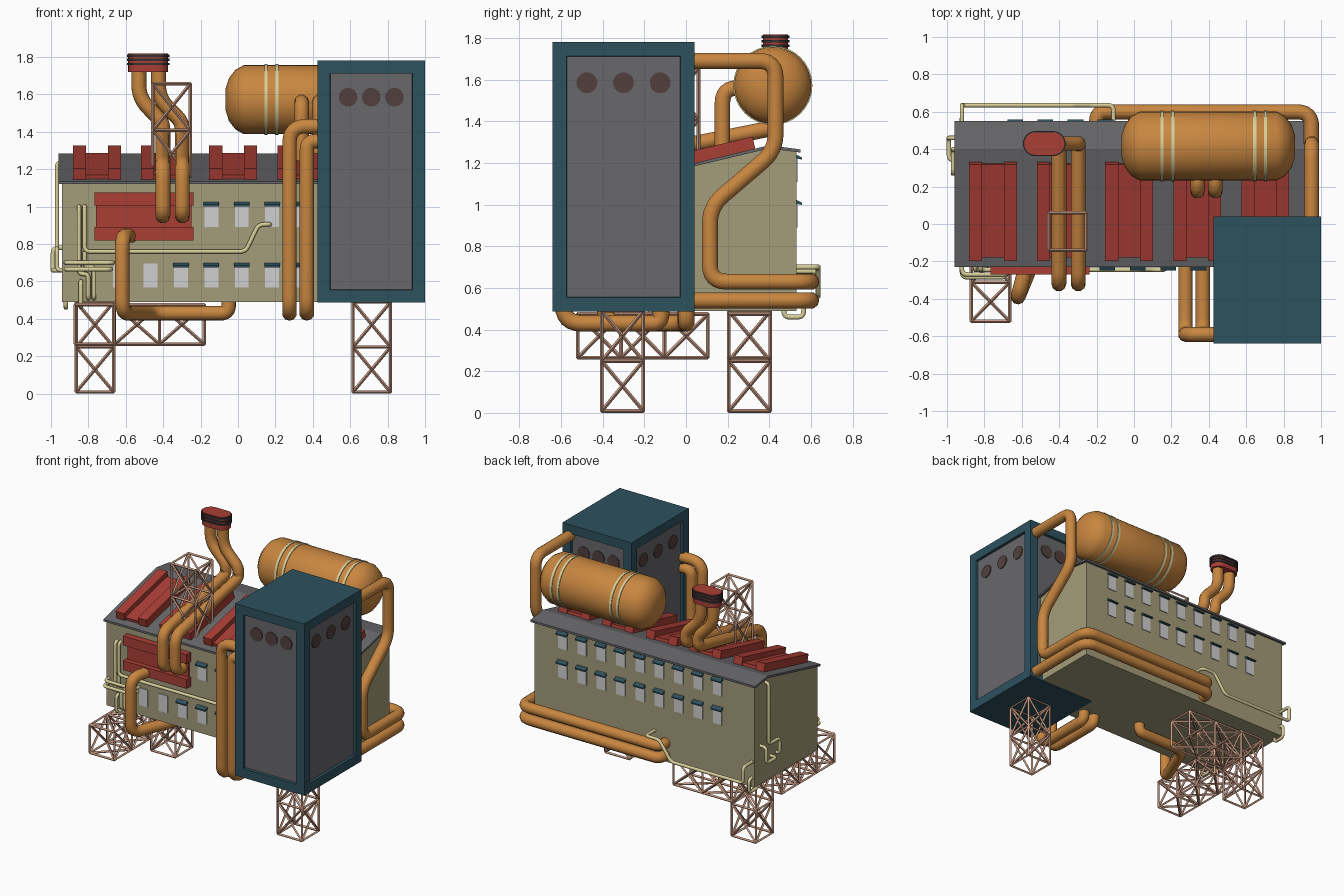
import bpy, bmesh, math
from mathutils import Vector, Matrix

if "Cube" in bpy.data.objects:
    bpy.data.objects.remove(bpy.data.objects["Cube"])


def material(name, r, g, b):
    m = bpy.data.materials.new(name)
    lin = [((c / 255 + 0.055) / 1.055) ** 2.4 for c in (r, g, b)]
    m.diffuse_color = (*lin, 1)
    m.use_nodes = True
    m.node_tree.nodes["Principled BSDF"].inputs["Base Color"].default_value = m.diffuse_color
    return m


WALL = material("khaki_wall", 164, 156, 122)
ORANGE = material("orange_pipe", 200, 134, 64)
TEAL = material("teal", 45, 82, 95)
GREY = material("grey", 104, 104, 107)
RED = material("red", 170, 62, 53)
BROWN = material("dark_brown", 82, 64, 62)
CREAM = material("cream", 216, 207, 154)
GLASS = material("pale_window", 208, 208, 208)
STRUT = material("pink_strut", 203, 156, 132)
DARK = material("dark_rim", 50, 50, 53)


def finish(name, bm, *mats, smooth=False):
    bmesh.ops.recalc_face_normals(bm, faces=bm.faces)
    me = bpy.data.meshes.new(name)
    bm.to_mesh(me)
    bm.free()
    for m in mats:
        me.materials.append(m)
    ob = bpy.data.objects.new(name, me)
    bpy.context.collection.objects.link(ob)
    if smooth:
        bpy.ops.object.select_all(action='DESELECT')
        ob.select_set(True)
        bpy.context.view_layer.objects.active = ob
        bpy.ops.object.shade_smooth_by_angle(angle=math.radians(40))
    return ob


def add_box(bm, x0, x1, y0, y1, z0, z1):
    mat = Matrix.Translation(((x0 + x1) / 2, (y0 + y1) / 2, (z0 + z1) / 2)) @ Matrix.Diagonal((x1 - x0, y1 - y0, z1 - z0, 1))
    return bmesh.ops.create_cube(bm, size=1, matrix=mat)


def add_prism(bm, pts, offset):
    """Extrude a closed outline of 3D points by an offset."""
    f = bm.faces.new([bm.verts.new(p) for p in pts])
    ext = bmesh.ops.extrude_face_region(bm, geom=[f], use_keep_orig=True)
    bmesh.ops.translate(bm, vec=offset, verts=[v for v in ext["geom"] if isinstance(v, bmesh.types.BMVert)])


def prism_x(name, yz, x0, x1, mat):
    bm = bmesh.new()
    add_prism(bm, [(x0, y, z) for y, z in yz], (x1 - x0, 0, 0))
    return finish(name, bm, mat)


def fillet(pts, r, n=6):
    """Round the corners of a path."""
    pts = [Vector(p) for p in pts]
    out = [pts[0]]
    for a, b, c in zip(pts, pts[1:], pts[2:]):
        u, v = a - b, c - b
        d = min(r, u.length * 0.49, v.length * 0.49)
        p, q = b + u.normalized() * d, b + v.normalized() * d
        for i in range(n + 1):
            t = i / n
            out.append(p * (1 - t) ** 2 + b * 2 * t * (1 - t) + q * t * t)
    return out + [pts[-1]]


def tubes(name, paths, radius, mat, bend=0.0, res=3, smooth=True):
    cu = bpy.data.curves.new(name, 'CURVE')
    cu.dimensions = '3D'
    cu.bevel_depth, cu.bevel_resolution, cu.use_fill_caps = radius, res, True
    for path in paths:
        pts = fillet(path, bend) if bend else path
        sp = cu.splines.new('POLY')
        sp.points.add(len(pts) - 1)
        for sp_pt, p in zip(sp.points, pts):
            sp_pt.co = (*p, 1)
        sp.use_smooth = smooth
    cu.materials.append(mat)
    ob = bpy.data.objects.new(name, cu)
    bpy.context.collection.objects.link(ob)
    bpy.ops.object.select_all(action='DESELECT')
    ob.select_set(True)
    bpy.context.view_layer.objects.active = ob
    bpy.ops.object.convert(target='MESH')


def lattice(name, lo, hi, axis, bays):
    """Truss box with crossed braces on its four long sides."""
    u, v = [k for k in range(3) if k != axis]
    rings = []
    for i in range(bays + 1):
        ring = []
        for a, b in ((0, 0), (1, 0), (1, 1), (0, 1)):
            p = [0, 0, 0]
            p[u], p[v] = (lo, hi)[a][u], (lo, hi)[b][v]
            p[axis] = lo[axis] + (hi[axis] - lo[axis]) * i / bays
            ring.append(tuple(p))
        rings.append(ring)
    segs = [(rings[0][k], rings[-1][k]) for k in range(4)]
    segs += [(r[k], r[k - 1]) for r in rings for k in range(4)]
    for r, s in zip(rings, rings[1:]):
        for k in range(4):
            segs += [(r[k], s[k - 1]), (r[k - 1], s[k])]
    tubes(name, segs, 0.009, STRUT, res=0, smooth=False)


def lathe_x(name, profile, y, z, mat, n=32):
    bm = bmesh.new()
    vs = [bm.verts.new((x, y + r, z)) for x, r in profile]
    es = [bm.edges.new(e) for e in zip(vs, vs[1:])]
    bmesh.ops.spin(bm, geom=vs + es, cent=(0, y, z), axis=(1, 0, 0), angle=2 * math.pi, steps=n)
    bmesh.ops.remove_doubles(bm, verts=bm.verts, dist=1e-4)
    return finish(name, bm, mat, smooth=True)


# Main building and roof
prism_x("building_body", [(-.22, .49), (-.22, 1.127), (.40, 1.274), (.53, 1.256), (.53, .49)], -.94, .89, WALL)
prism_x("roof", [(-.23, 1.12), (-.23, 1.135), (.40, 1.285), (.55, 1.265), (.55, 1.25), (.40, 1.27)], -.96, .91, GREY)

# Windows with small awnings
panes, awnings = bmesh.new(), bmesh.new()


def window(x, wall_y, side, top, awning=True):
    a, b = sorted((wall_y, wall_y + side * .006))
    add_box(panes, x - .037, x + .037, a, b, top - .13, top)
    if awning:
        yz = [(0, .002), (.028, -.012), (.028, -.022), (0, -.016)]
        add_prism(awnings, [(x - .042, wall_y + side * y, top + z) for y, z in yz], (.084, 0, 0))


for k in range(7):
    window(-.63 + .1625 * k, -.22, -1, .697, k > 1)
    if k > 2:
        window(-.63 + .1625 * k, -.22, -1, 1.022)
for k in range(9):
    for top in (1.02, 1.238):
        window(-.635 + .161 * k, .53, 1, top)
finish("window_panes", panes, GLASS)
finish("window_awnings", awnings, TEAL)


# Red vent units on the roof and on the front wall
def vent(name, mat):
    bm = bmesh.new()
    for x0, x1, h, l in ((-.128, -.058, .06, .265), (.058, .128, .06, .265), (-.058, .058, .022, .255)):
        add_box(bm, x0, x1, -l, l, -.01, h)
    bm.transform(mat)
    finish(name, bm, RED)


for i in range(5):
    vent(f"roof_vent_{i + 1}", Matrix.Translation((-.754 + .364 * i, .075, 1.207)) @ Matrix.Rotation(math.atan(.238), 4, 'X'))
vent("wall_vent", Matrix(((0, -1, 0, -.503), (0, 0, -1, -.21), (1, 0, 0, .948), (0, 0, 0, 1))))

# Teal tower with recessed grey panels
bm = bmesh.new()
add_box(bm, .425, 1.0, -.64, .04, .488, 1.78)
bm.normal_update()
sides = [f for f in bm.faces if abs(f.normal.z) < .5]
bmesh.ops.inset_individual(bm, faces=sides, thickness=.095)
bmesh.ops.inset_individual(bm, faces=sides, thickness=.003, depth=-.02)
for f in sides:
    f.material_index = 1
finish("tower", bm, TEAL, GREY)

# Round ports near the top of each tower panel
bm = bmesh.new()
for s in (-1, 1):
    for t in (-1, 0, 1):
        for pos, axis in (((.7125 + .124 * t, -.30 + s * .322, 1.585), 'X'), ((.7125 + s * .2695, -.30 + .176 * t, 1.585), 'Y')):
            bmesh.ops.create_cone(bm, cap_ends=True, segments=24, radius1=.05, radius2=.05, depth=.009,
                                  matrix=Matrix.Translation(pos) @ Matrix.Rotation(math.pi / 2, 4, axis))
finish("tower_ports", bm, BROWN, smooth=True)

# Storage tank with bands and outlet pipes
half = [(-.463, 0), (-.463, .06), (-.445, .115), (-.41, .16), (-.365, .185)]
lathe_x("tank", [(.397 + x, r) for x, r in half] + [(.397 - x, r) for x, r in half[::-1]], .417, 1.572, ORANGE)
for i, x in enumerate((.15, .208, .645, .703)):
    lathe_x(f"tank_band_{i + 1}", [(x - .009, .18), (x - .009, .19), (x + .009, .19), (x + .009, .18)], .417, 1.572, CREAM)
tubes("tank_outlets", [[(x, .32, 1.56), (x, .175, 1.56), (x, .175, 1.22)] for x in (.34, .435)], .039, ORANGE, .08)

# Twin chimney pipes and their oval cap
tubes("chimney_pipes", [[(a, .43, 1.75), (a, .43, 1.58), (b, .43, 1.45), (b, .43, 1.37), (b, -.32, 1.22), (b, -.32, .95), (b, -.2, .95)]
                        for a, b in ((-.53, -.402), (-.425, -.298))], .04, ORANGE, .07)


def oval(name, r, z0, z1, mat):
    pts = []
    for s in (1, -1):
        for i in range(13):
            a = -math.pi / 2 + math.pi * i / 12
            pts.append((-.48 + s * (.047 + r * math.cos(a)), .43 + s * r * math.sin(a), z0))
    bm = bmesh.new()
    add_prism(bm, pts, (0, 0, z1 - z0))
    finish(name, bm, mat, smooth=True)


oval("chimney_cap", .06, 1.72, 1.818, RED)
for i, z in enumerate((1.756, 1.778, 1.80)):
    oval(f"chimney_rim_{i + 1}", .067, z, z + .013, DARK)

# Large orange pipes
tubes("front_pipe", [[(-.57, -.2, .845), (-.62, -.39, .845), (-.62, -.39, .43), (-.46, 0, .43), (-.05, 0, .43), (-.05, 0, .52)]], .04, ORANGE, .08)
tubes("tower_side_pipes", [[(.46, -.59, z), (x, -.59, z), (x, -.59, .43), (x, -.12, .43), (x, -.12, .52)]
                           for x, z in ((.275, 1.43), (.368, 1.35))], .04, ORANGE, .09)
tubes("back_pipes", [
    [(.95, 0, 1.69), (.95, .43, 1.69), (.95, .43, 1.26), (.95, .115, .99), (.95, .115, .63), (.95, .60, .63), (-.2, .60, .63), (-.2, .5, .63)],
    [(.95, 0, .54), (.95, .60, .54), (-.2, .60, .54), (-.2, .5, .54)]], .04, ORANGE, .08)

# Thin cream pipes on the front, left and back walls
tubes("small_pipes_front", [
    [(.17, -.2, .905), (.17, -.245, .905), (.11, -.245, .905), (.04, -.245, .76), (-.82, -.245, .76), (-.82, -.245, 1.0), (-.82, -.2, 1.0)],
    [(-.85, -.2, 1.0), (-.85, -.245, 1.0), (-.85, -.245, .64), (-.80, -.245, .64), (-.80, -.245, .51), (-.80, -.2, .51)],
    [(-.82, -.245, .76), (-.82, -.245, .68), (-.77, -.245, .68), (-.77, -.245, .51), (-.77, -.2, .51)],
    [(-.84, -.2, .60), (-.84, -.245, .60), (-.84, -.245, .465), (-.84, -.17, .465), (-.84, -.17, .52)],
    [(-.67, -.2, .70), (-.67, -.27, .70), (-.92, -.27, .70), (-.92, -.2, .70)],
    [(-.68, -.2, .665), (-.68, -.285, .665), (-.92, -.285, .665), (-.92, -.2, .665)]], .012, CREAM, .03)
tubes("small_pipes_left", [
    [(-.92, .40, 1.235), (-.968, .40, 1.235), (-.968, .40, .775), (-.968, .27, .775), (-.968, .27, .66), (-.92, .27, .66)],
    [(-.92, .46, .78), (-.99, .46, .78), (-.99, .46, .66), (-.99, .34, .66), (-.92, .34, .66)]], .012, CREAM, .03)
tubes("small_pipes_back", [
    [(-.11, .5, .70), (-.11, .635, .70), (-.22, .635, .70), (-.32, .635, .56), (-.92, .635, .56), (-.92, .635, .68), (-.92, .5, .68)],
    [(-.92, .5, .56), (-.92, .565, .56), (-.92, .565, .46), (-.92, .47, .46), (-.92, .47, .52)]], .012, CREAM, .03)

# Lattice legs, beams and roof mast
lattice("left_leg", (-.865, .205, .009), (-.665, .405, .49), 2, 2)
lattice("right_leg", (.615, -.405, .009), (.815, -.205, .49), 2, 2)
lattice("beam_along_side", (-.87, -.52, .265), (-.665, .105, .475), 1, 3)
lattice("beam_along_back", (-.66, .205, .265), (-.18, .405, .475), 0, 2)
lattice("roof_mast", (-.455, -.14, 1.16), (-.255, .06, 1.657), 2, 2)
